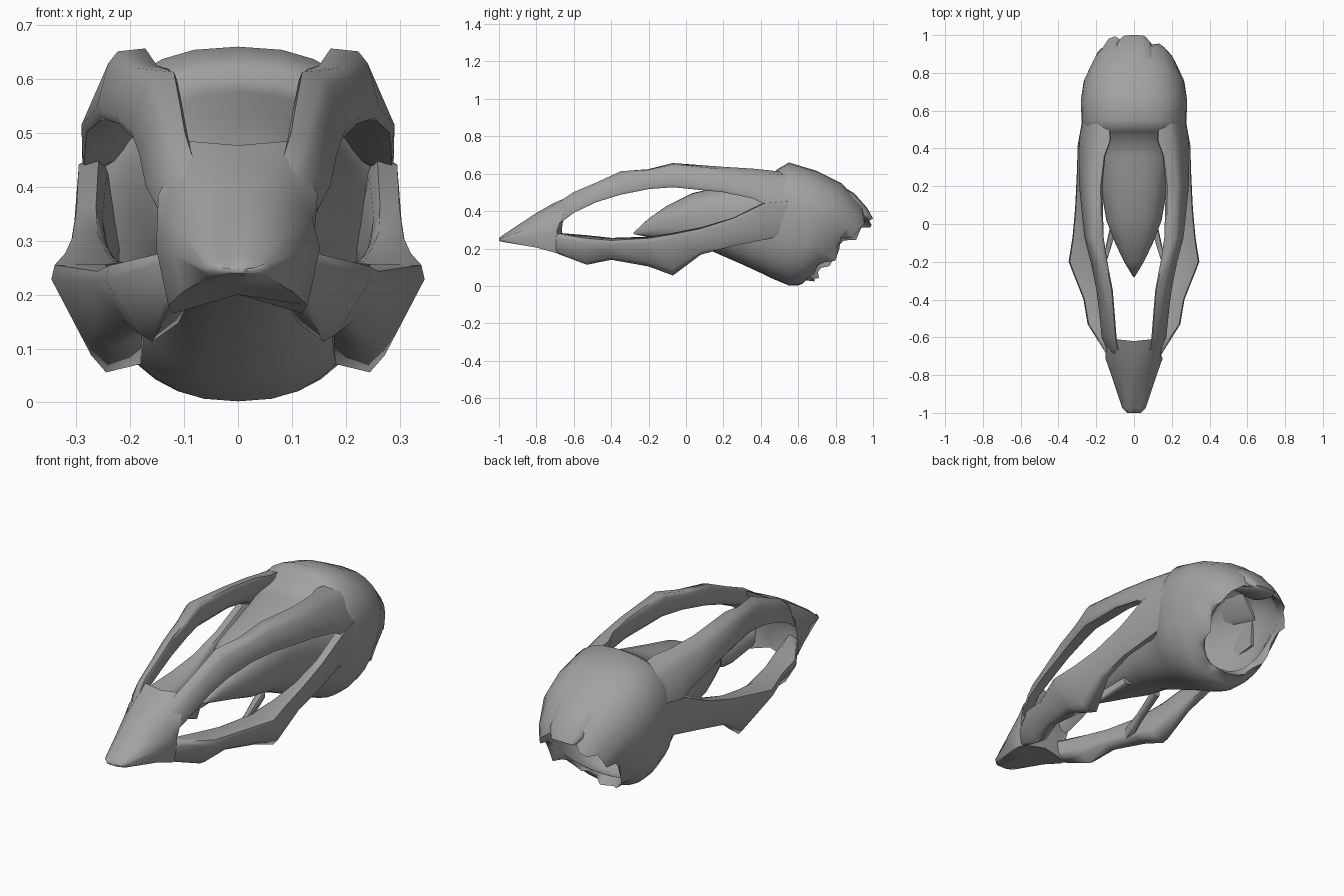
import bpy, bmesh, random
from math import sin, cos, pi, copysign
from mathutils import Vector

random.seed(4)
bone = bpy.data.materials.new("dark_grey")
bone.diffuse_color = (.36, .36, .36, 1)


def loft(name, rings, mirror=False, angle=50):
    """Skin a list of equal-length closed rings and cap both ends."""
    bm = bmesh.new()
    loops = [[bm.verts.new(p) for p in r] for r in rings]
    n = len(loops[0])
    for a, b in zip(loops, loops[1:]):
        for i in range(n):
            j = (i + 1) % n
            bm.faces.new((a[i], a[j], b[j], b[i]))
    for l in (loops[0], loops[-1]):
        c = bm.verts.new(sum((v.co for v in l), Vector()) / n)
        for i in range(n):
            bm.faces.new((l[i], l[(i + 1) % n], c))
    bmesh.ops.recalc_face_normals(bm, faces=bm.faces)
    me = bpy.data.meshes.new(name)
    bm.to_mesh(me)
    bm.free()
    me.materials.append(bone)
    ob = bpy.data.objects.new(name, me)
    bpy.context.collection.objects.link(ob)
    if mirror:
        ob.modifiers.new("Mirror", 'MIRROR')
    bpy.ops.object.select_all(action='DESELECT')
    ob.select_set(True)
    bpy.context.view_layer.objects.active = ob
    bpy.ops.object.shade_smooth_by_angle(angle=angle * pi / 180)
    return ob


def bar_ring(y, *c):
    """Four (x, z) corners at depth y, each lightly chamfered."""
    p = [Vector((c[i], y, c[i + 1])) for i in range(0, 8, 2)]
    out = []
    for i in range(4):
        out += [p[i].lerp(p[i - 1], .16), p[i].lerp(p[(i + 1) % 4], .16)]
    return out


def oval_ring(ty, tz, by, bz, w, n=32, rough=0):
    """Tilted egg-shaped ring from its top point, bottom point and half width."""
    top, bot = Vector((0, ty, tz)), Vector((0, by, bz))
    mid, half = (top + bot) / 2, (top - bot) / 2
    jit = [random.uniform(-rough, rough) for _ in range(n)]
    out = []
    for i in range(n):
        t = 2 * pi * i / n
        c, s = cos(t), sin(t)
        se = copysign(abs(s) ** .82, s)
        ce = copysign(abs(c) ** (.92 if c > 0 else .75), c)
        p = mid + half * ce + Vector((w * se * (1 + .13 * c), 0, 0))
        out.append(p + Vector((0, .9, -.7)) * (jit[i] + jit[i - 1]) / 2)
    return out


# Upper side rails: inner top, outer top, outer bottom, inner bottom
upper = [
    (-.75, .04, .38, .07, .37, .105, .30, .04, .32),
    (-.66, .08, .465, .12, .445, .152, .34, .09, .37),
    (-.60, .092, .505, .135, .485, .178, .385, .095, .42),
    (-.48, .10, .555, .148, .54, .19, .445, .11, .46),
    (-.35, .11, .615, .165, .60, .205, .485, .125, .50),
    (-.20, .14, .625, .20, .62, .235, .515, .145, .53),
    (-.07, .16, .658, .235, .65, .268, .525, .165, .54),
    (.20, .165, .64, .24, .62, .30, .495, .18, .53),
    (.36, .145, .63, .225, .61, .302, .46, .19, .50),
    (.44, .11, .622, .22, .60, .302, .42, .20, .46),
    (.64, .12, .60, .20, .575, .27, .42, .23, .42)]
loft("upper_rail", [bar_ring(*r) for r in upper], mirror=True, angle=65)

# Lower cheek rails: inner top, outer top, outer bottom, inner bottom
lower = [
    (-.77, .04, .27, .10, .265, .09, .215, .04, .225),
    (-.68, .09, .285, .155, .275, .135, .165, .08, .195),
    (-.53, .13, .275, .26, .25, .17, .105, .10, .155),
    (-.40, .165, .26, .28, .24, .20, .135, .145, .165),
    (-.20, .21, .265, .365, .253, .248, .10, .165, .125),
    (-.07, .23, .285, .338, .275, .26, .052, .165, .075),
    (.08, .25, .315, .318, .305, .28, .165, .22, .18),
    (.25, .255, .365, .308, .36, .28, .21, .235, .225),
    (.42, .25, .45, .304, .44, .265, .245, .21, .26),
    (.62, .23, .46, .265, .46, .24, .29, .22, .29)]
loft("cheek_rail", [bar_ring(*r) for r in lower], mirror=True, angle=60)


# Pointed snout: half section mirrored into a full ring
def snout_ring(half):
    right = [Vector(p) for p in half]
    left = [Vector((-p.x, p.y, p.z)) for p in right[-2:0:-1]]
    return right + left


def snout_section(y, top, shoulder, wide, mid, low, bottom):
    return snout_ring([(0, y, top), (shoulder, y, top - .012), (wide * .9, y, mid + (top - mid) * .4),
                       (wide, y, mid), (wide * .85, y, low), (0, y, bottom)])


snout = [
    snout_section(-1, .255, .02, .035, .247, .24, .24),
    snout_section(-.975, .275, .035, .062, .25, .234, .235),
    snout_section(-.80, .39, .065, .12, .275, .205, .215),
    snout_section(-.71, .442, .085, .152, .285, .18, .20),
    snout_ring([(0, -.62, .477), (.095, -.61, .485), (.148, -.66, .385),
                (.14, -.69, .29), (.12, -.66, .165), (0, -.67, .20)]),
    snout_ring([(0, -.625, .45), (.08, -.62, .45), (.11, -.67, .38),
                (.11, -.695, .29), (.08, -.67, .21), (0, -.67, .205)])]
loft("snout", snout, angle=60)

# Braincase: wedge front, domed back, ragged rim, then the hollow inside
outer = [
    (-.28, .285, -.28, .277, .004),
    (-.20, .36, -.21, .262, .05),
    (-.10, .43, -.11, .24, .098),
    (.03, .495, .0, .21, .145),
    (.20, .535, .14, .185, .172),
    (.36, .575, .30, .115, .205),
    (.475, .598, .42, .06, .242),
    (.485, .622, .46, .04, .26),
    (.55, .66, .55, .002, .276),
    (.70, .615, .60, .003, .278),
    (.83, .55, .625, .012, .265),
    (.95, .425, .64, .03, .222)]
inner = [
    (.955, .37, .65, .062, .178),
    (.86, .49, .60, .035, .225),
    (.70, .575, .56, .035, .24),
    (.52, .60, .46, .07, .22),
    (.33, .53, .30, .15, .17),
    (.10, .45, .10, .23, .11)]
rings = [oval_ring(*r) for r in outer]
rings.append(oval_ring(.985, .352, .655, .05, .195, rough=.045))
rings += [oval_ring(*r) for r in inner]
loft("braincase", rings, angle=60)

# Small knob at the back of the crown
knob = [(.80, .555, .78, .44, .11), (.90, .495, .87, .36, .105),
        (.97, .415, .94, .345, .09), (1.0, .36, .975, .345, .06)]
loft("crown_knob", [oval_ring(*r, n=16) for r in knob], angle=60)

# Thin struts from the cheek rails to the braincase
strut = [
    (-.26, .165, .20, .20, .20, .20, .13, .165, .14),
    (-.12, .12, .20, .15, .20, .15, .155, .12, .16),
    (.06, .07, .24, .11, .24, .11, .205, .07, .205)]
loft("palate_strut", [bar_ring(*r) for r in strut], mirror=True)
